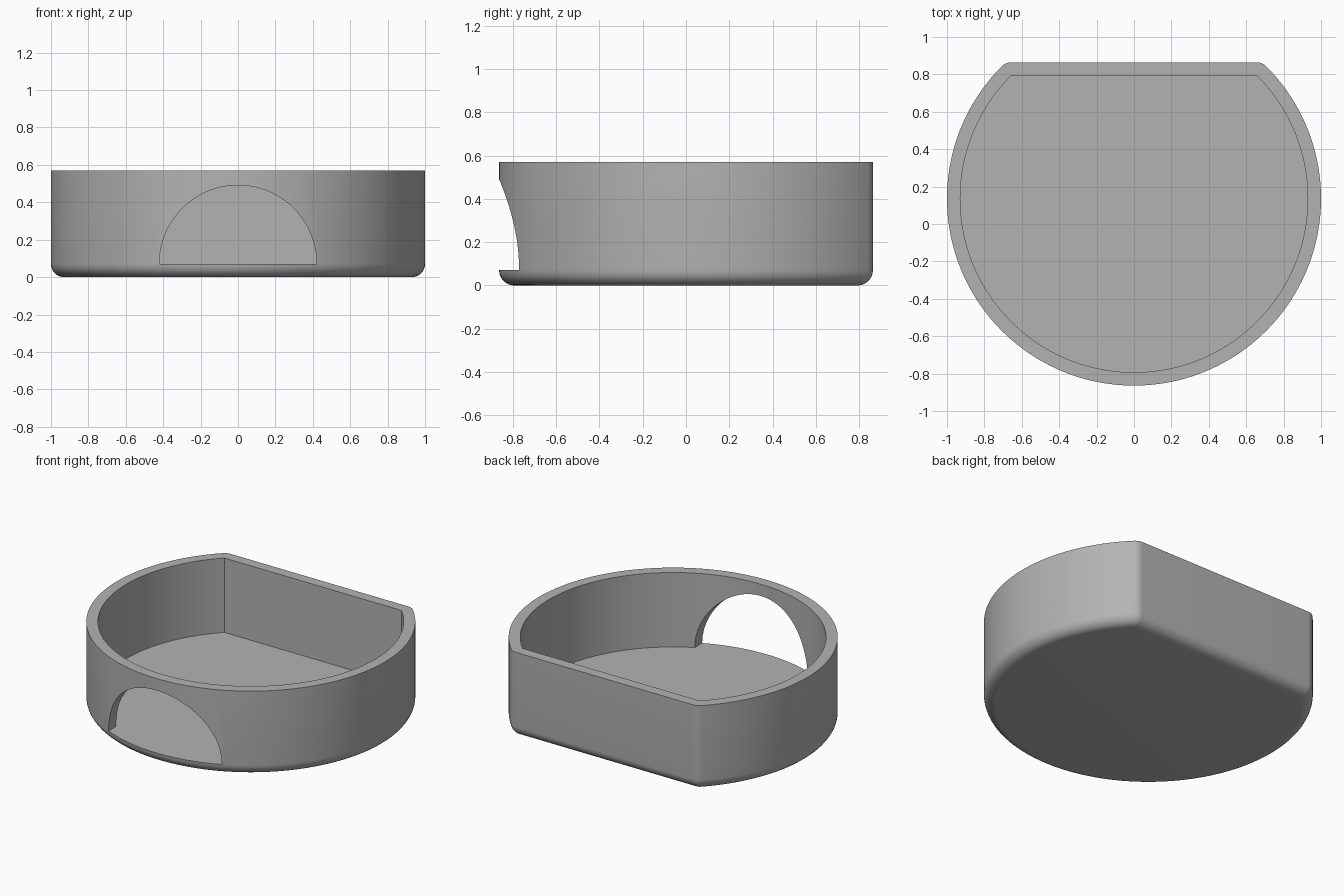
import bpy
import bmesh
from math import sin, cos, pi, sqrt, radians

if "Cube" in bpy.data.objects:
    bpy.data.objects.remove(bpy.data.objects["Cube"])

RADIUS, BACK = 1.0, 0.728       # outer circle, and distance from its centre to the flat back
WALL, HEIGHT = 0.071, 0.57      # wall, floor and rounding share one thickness
ARCH = 0.42
CENTRE_Y = (RADIUS - BACK) / 2

grey = bpy.data.materials.new("plain grey")
grey.use_nodes = True
grey.diffuse_color = (0.45, 0.45, 0.45, 1)
grey.node_tree.nodes["Principled BSDF"].inputs["Base Color"].default_value = grey.diffuse_color


def arc(cx, cy, r, start, end, steps):
    angles = [start + (end - start) * i / steps for i in range(steps + 1)]
    return [(cx + r * cos(a), cy + r * sin(a)) for a in angles]


def outline(inset):
    """Circle with a flat back and rounded corners, shrunk evenly by inset."""
    corner_y = BACK - WALL
    corner_x = sqrt((RADIUS - WALL) ** 2 - corner_y ** 2)
    r = WALL - inset
    turn = math_angle = pi / 2 - (pi / 2 - bend(corner_x, corner_y))
    points = arc(-corner_x, corner_y, r, pi / 2, pi - turn, 8)
    points += arc(0, 0, RADIUS - inset, pi - turn, 2 * pi + turn, 144)[1:-1]
    points += arc(corner_x, corner_y, r, turn, pi / 2, 8)
    return [(x, y + CENTRE_Y) for x, y in points]


def bend(x, y):
    from math import atan2
    return atan2(y, x)


def loft(name, rings):
    """Join equal rings of points into a closed solid."""
    bm = bmesh.new()
    loops = [[bm.verts.new(p) for p in ring] for ring in rings]
    n = len(loops[0])
    for low, high in zip(loops, loops[1:]):
        for i in range(n):
            j = (i + 1) % n
            bm.faces.new((low[i], low[j], high[j], high[i]))
    bm.faces.new(loops[0])
    bm.faces.new(loops[-1])
    bmesh.ops.remove_doubles(bm, verts=bm.verts, dist=0.0002)
    bmesh.ops.recalc_face_normals(bm, faces=bm.faces)
    mesh = bpy.data.meshes.new(name)
    bm.to_mesh(mesh)
    bm.free()
    mesh.materials.append(grey)
    obj = bpy.data.objects.new(name, mesh)
    bpy.context.collection.objects.link(obj)
    return obj


# Bowl: rounded bottom edge, straight wall, flat rim, inner wall and floor
levels = [(WALL * (1 - sin(a)), WALL * (1 - cos(a)))
          for a in (pi / 2 * i / 8 for i in range(9))]
levels += [(0, HEIGHT), (WALL, HEIGHT), (WALL, WALL)]
bowl = loft("bowl", [[(x, y, z) for x, y in outline(t)] for t, z in levels])

# Arched doorway through the front wall, level with the floor
half_round = arc(0, WALL, ARCH, 0, pi, 64)
half_round[0], half_round[-1] = (ARCH, WALL), (-ARCH, WALL)
cutter = loft("doorway_cutter", [[(x, y, z) for x, z in half_round] for y in (-1.2, -0.4)])
cutter.hide_render = True

cut = bowl.modifiers.new("doorway", 'BOOLEAN')
cut.operation = 'DIFFERENCE'
cut.solver = 'EXACT'
cut.object = cutter
bpy.context.view_layer.objects.active = bowl
bowl.select_set(True)
bpy.ops.object.modifier_apply(modifier=cut.name)
bpy.data.objects.remove(cutter)
bpy.ops.object.shade_smooth_by_angle(angle=radians(30))
